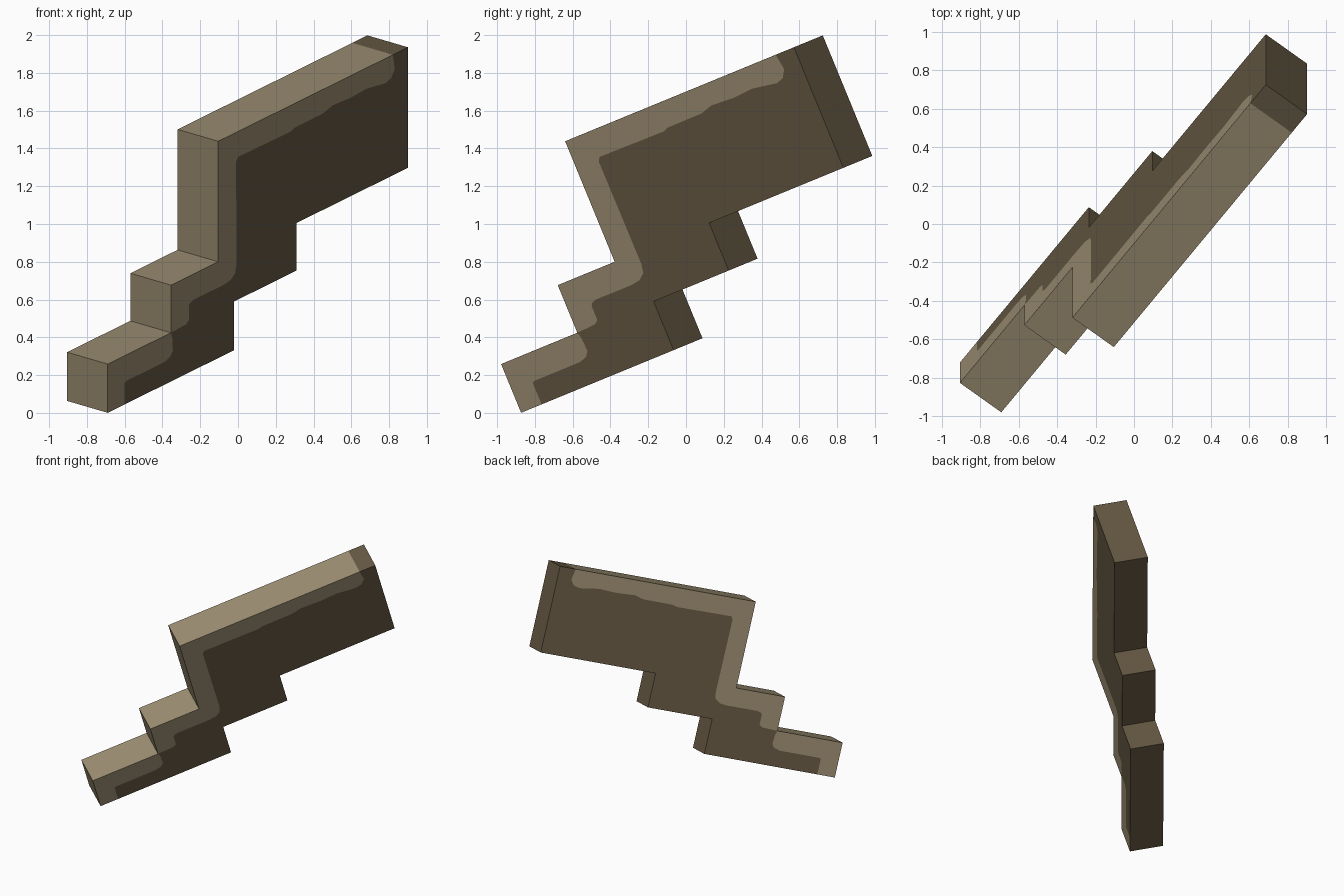
import bpy, bmesh
from mathutils import Vector

cube = bpy.data.objects.get("Cube")
if cube:
    bpy.data.objects.remove(cube, do_unlink=True)


def material(name, rgb):
    m = bpy.data.materials.new(name)
    m.use_nodes = True
    m.diffuse_color = (*rgb, 1)
    b = m.node_tree.nodes["Principled BSDF"]
    b.inputs["Base Color"].default_value = (*rgb, 1)
    b.inputs["Roughness"].default_value = 0.8
    return m


# Tilted frame: profile length axis, profile height axis, thickness
ORIGIN = Vector((0, 0.099, 0))
LENGTH = Vector((1, 1.205, 0.495))
HEIGHT = Vector((0, -0.411, 1))
THICK = Vector((-0.215, 0.153, 0.063))

# Stepped profile: four height levels, worn upper edge and plain underside
z0, z1, z2, z3 = 0.342, 0.60, 0.852, 1.49
low_corner, low_split = (-0.69, z0), (-0.60, z0)
notch = (-0.355, z1)
top_split = (0.82, z3)
lower_top = [(-0.69, z1)]
upper_top = [(-0.355, z2), (-0.105, z2), (-0.105, z3)]
underside = [(-0.02, z0), (-0.02, z1), (0.31, z1), (0.31, z2), (0.90, z2), (0.90, z3)]

# Irregular inner limits of the pale worn band
lower_wear = [(-0.60, 0.455), (-0.592, 0.462), (-0.39, 0.462), (-0.358, 0.475),
              (-0.345, 0.50), (-0.348, 0.57)]
upper_wear = [(-0.275, 0.605), (-0.26, 0.62), (-0.26, 0.694), (-0.253, 0.708),
              (-0.235, 0.716), (-0.08, 0.715), (-0.04, 0.722), (-0.015, 0.747),
              (-0.008, 0.794), (-0.01, 1.335), (0.0, 1.355), (0.28, 1.351),
              (0.30, 1.361), (0.45, 1.362), (0.50, 1.38), (0.60, 1.373),
              (0.68, 1.38), (0.78, 1.359), (0.81, 1.37), (0.83, 1.409)]

# Flat regions of each side face: (outline, material slot)
regions = [
    ([low_corner, low_split] + lower_wear + [notch] + lower_top, 0),
    ([notch] + upper_wear + [top_split] + upper_top[::-1], 0),
    ([low_split] + underside + [top_split] + upper_wear[::-1] + [notch]
     + lower_wear[::-1], 1),
]
pale_rim = [low_corner] + lower_top + [notch] + upper_top + [top_split]
dark_rim = [low_corner, low_split] + underside + [top_split]

bm = bmesh.new()
cache = {}


def vert(p, side):
    key = (p, side)
    if key not in cache:
        cache[key] = bm.verts.new(ORIGIN + LENGTH * p[0] + HEIGHT * p[1] + THICK * side)
    return cache[key]


# Both side faces
for side in (0, 1):
    for outline, slot in regions:
        bm.faces.new([vert(p, side) for p in outline]).material_index = slot

# Rim joining the two sides
for rim, slot in ((pale_rim, 0), (dark_rim, 1)):
    for a, b in zip(rim, rim[1:]):
        f = bm.faces.new([vert(a, 0), vert(b, 0), vert(b, 1), vert(a, 1)])
        f.material_index = slot

bmesh.ops.recalc_face_normals(bm, faces=bm.faces)
mesh = bpy.data.meshes.new("stepped_block")
bm.to_mesh(mesh)
bm.free()
mesh.materials.append(material("worn tan", (0.33, 0.265, 0.165)))
mesh.materials.append(material("dark brown", (0.13, 0.098, 0.056)))
obj = bpy.data.objects.new("stepped_block", mesh)
bpy.context.collection.objects.link(obj)
